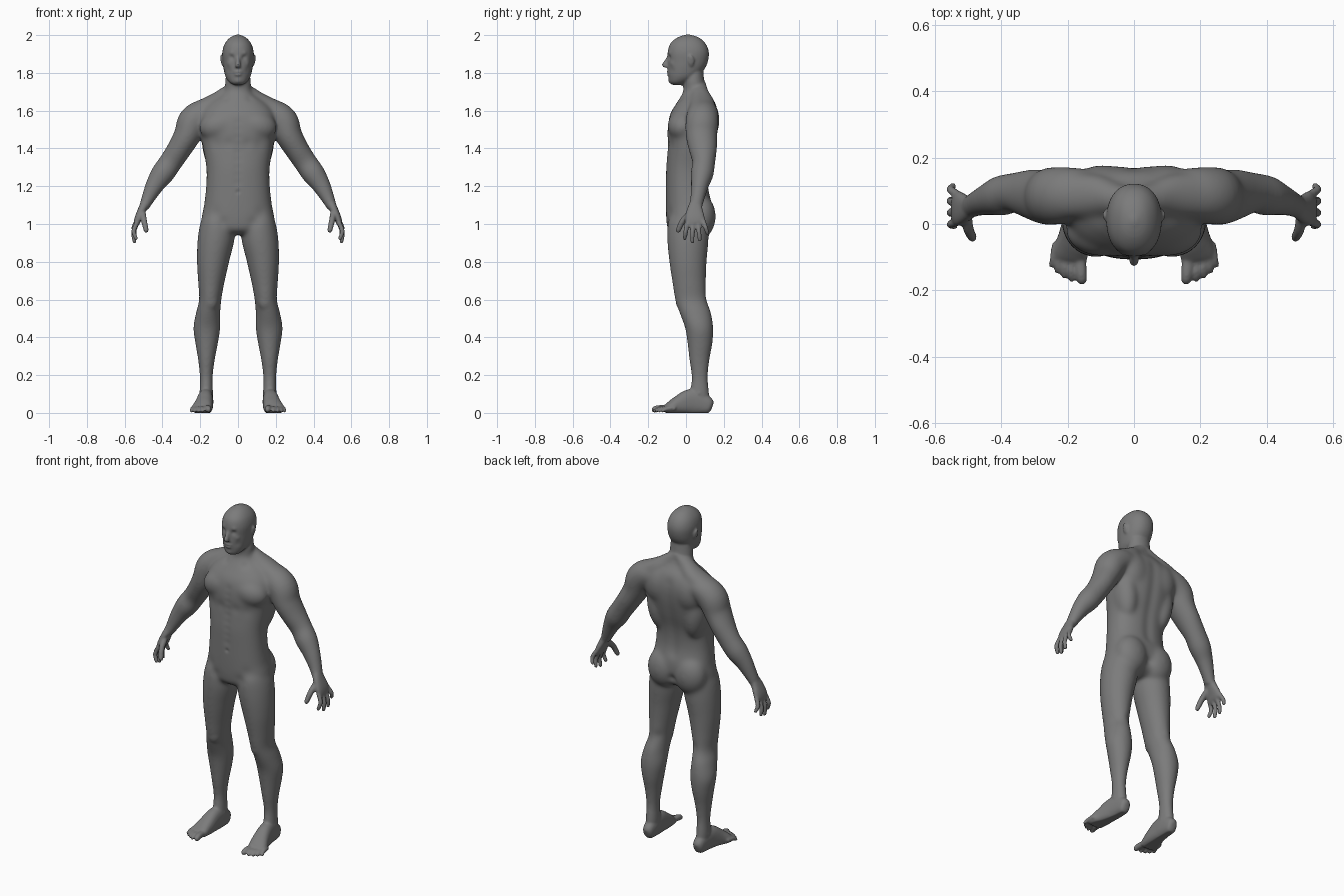
import bpy, bmesh, math
from mathutils import Vector, Matrix

bm = bmesh.new()


def spline(rows, steps=5):
    """Catmull-Rom interpolation through rows of numbers."""
    out = []
    for i in range(len(rows) - 1):
        p0, p1, p2 = rows[max(i - 1, 0)], rows[i], rows[i + 1]
        p3 = rows[min(i + 2, len(rows) - 1)]
        for k in range(steps):
            t = k / steps
            out.append([0.5 * (2 * b + (c - a) * t + (2 * a - 5 * b + 4 * c - d) * t * t
                               + (3 * b - a - 3 * c + d) * t ** 3)
                        for a, b, c, d in zip(p0, p1, p2, p3)])
    return out + [list(rows[-1])]


def tube(rows, side=1, power=2.0, up=(0, 1, 0), axis=None, n=32):
    """Closed loft; rows are x, y, z, radius across, radius along 'up'."""
    pts = spline(rows)
    rings = []
    for i, (x, y, z, ra, rb) in enumerate(pts):
        a, b = pts[max(i - 1, 0)], pts[min(i + 1, len(pts) - 1)]
        t = Vector(axis) if axis else (Vector(b[:3]) - Vector(a[:3])).normalized()
        v = Vector(up)
        v = (v - t * v.dot(t)).normalized()
        u = v.cross(t)
        ring = []
        for k in range(n):
            c, s = math.cos(math.tau * k / n), math.sin(math.tau * k / n)
            c = math.copysign(abs(c) ** (2 / power), c)
            s = math.copysign(abs(s) ** (2 / power), s)
            p = Vector((x, y, z)) + u * (max(ra, .002) * c) + v * (max(rb, .002) * s)
            ring.append(bm.verts.new((p.x * side, p.y, p.z)))
        rings.append(ring)
    for r, q in zip(rings, rings[1:]):
        for k in range(n):
            bm.faces.new((r[k], r[(k + 1) % n], q[(k + 1) % n], q[k]))
    bm.faces.new(rings[0][::-1])
    bm.faces.new(rings[-1])


def column(rows, side=1, power=2.0):
    """Upright loft; rows are z, centre x, half width, front y, back y."""
    tube([(cx, (f + b) / 2, z, rx, (b - f) / 2) for z, cx, rx, f, b in rows],
         side, power, axis=(0, 0, 1))


def blob(c, r, side=1, tilt=0):
    m = (Matrix.Translation((c[0] * side, c[1], c[2])) @ Matrix.Rotation(tilt * side, 4, 'Y')
         @ Matrix.Diagonal((*r, 1)))
    bmesh.ops.create_uvsphere(bm, u_segments=24, v_segments=16, radius=1, matrix=m)


def digit(base, mid, tip, r, side):
    """Finger or toe with a rounded end."""
    b, m, t = Vector(base), Vector(mid), Vector(tip)
    e = t - (t - m).normalized() * r * .6
    tube([(*b, r * 1.1, r * 1.1), (*m, r * 1.05, r * 1.05), (*e, r * .85, r * .85),
          (*t, r * .2, r * .2)], side, up=(1, 0, 0), n=16)


# torso
column([(.945, 0, .06, -.06, .07), (.97, 0, .13, -.095, .115), (1.02, 0, .190, -.104, .135),
        (1.10, 0, .180, -.107, .138), (1.20, 0, .169, -.107, .120), (1.30, 0, .168, -.106, .126),
        (1.40, 0, .185, -.098, .152), (1.50, 0, .198, -.099, .172), (1.58, 0, .195, -.085, .174),
        (1.64, 0, .15, -.05, .157), (1.68, 0, .09, -.025, .128), (1.72, 0, .05, -.005, .10)],
       power=2.35)
# neck
column([(1.60, 0, .10, -.03, .14), (1.66, 0, .085, -.022, .135), (1.71, 0, .071, -.014, .110),
        (1.76, 0, .067, -.012, .097), (1.82, 0, .06, 0, .09)])
# head
column([(1.735, 0, .022, -.074, -.02), (1.75, 0, .046, -.087, .01), (1.78, 0, .066, -.092, .065),
        (1.82, 0, .076, -.096, .098), (1.86, 0, .081, -.096, .116), (1.91, 0, .083, -.097, .121),
        (1.955, 0, .070, -.083, .104), (1.988, 0, .041, -.044, .067), (2.004, 0, .005, .005, .015)],
       power=2.2)
# nose
tube([(0, -.088, 1.895, .009, .008), (0, -.098, 1.868, .010, .015), (0, -.109, 1.843, .014, .019),
      (0, -.103, 1.828, .016, .015)], axis=(0, 0, 1))
# lips
blob((0, -.092, 1.806), (.024, .010, .007))
blob((0, -.091, 1.791), (.021, .011, .007))

for s in (1, -1):
    # ears
    blob((.086, .027, 1.864), (.006, .017, .031), s, .2)
    # chest, back and hip muscles
    blob((.095, -.020, 1.52), (.112, .078, .082), s, .2)
    blob((.095, .10, 1.55), (.10, .078, .12), s)
    blob((.125, .07, 1.42), (.066, .080, .16), s, .12)
    blob((.088, .080, 1.04), (.098, .078, .115), s)
    tube([(.0, .065, 1.74, .03, .04), (.06, .075, 1.685, .045, .05), (.12, .085, 1.645, .048, .065),
          (.21, .085, 1.60, .05, .07)], s)
    # arm
    tube([(.08, .09, 1.59, .05, .06), (.17, .09, 1.59, .072, .08), (.235, .085, 1.545, .082, .087),
          (.268, .082, 1.47, .072, .083), (.312, .090, 1.395, .064, .074), (.358, .094, 1.325, .061, .060),
          (.40, .085, 1.265, .061, .060), (.44, .073, 1.205, .049, .047),
          (.476, .06, 1.135, .035, .037), (.497, .05, 1.09, .026, .034)], s)
    # palm
    tube([(.488, .053, 1.115, .025, .03), (.508, .047, 1.075, .022, .042),
          (.526, .047, 1.035, .020, .052), (.536, .048, 1.005, .016, .052),
          (.54, .05, .99, .008, .04)], s, 2.4)
    # fingers and thumb
    for y0, y1, x1, z1 in ((.006, -.008, .543, .915), (.035, .033, .553, .897),
                           (.064, .073, .556, .907), (.090, .117, .548, .943)):
        zb = 1.01 + (.01 if y0 > .08 else 0)
        digit((.533, y0, zb), (.552, (y0 + y1) / 2, (zb + z1) / 2), (x1 - .006, y1, z1), .0118, s)
    digit((.505, .025, 1.06), (.497, -.018, 1.015), (.483, -.046, .955), .0155, s)
    # leg
    column([(1.10, .10, .05, -.05, .08), (1.03, .110, .082, -.092, .115), (.93, .115, .098, -.100, .120),
            (.80, .132, .085, -.088, .109), (.68, .142, .068, -.070, .105), (.60, .147, .059, -.057, .109),
            (.53, .158, .064, -.034, .132), (.45, .165, .071, -.005, .144), (.37, .166, .060, .008, .14),
            (.28, .167, .044, .018, .124), (.19, .168, .034, .03, .115), (.10, .168, .035, .022, .122),
            (.04, .168, .03, .03, .12)], s)
    # knee cap and ankle bones
    blob((.145, -.020, .60), (.042, .036, .06), s)
    blob((.168, .068, .098), (.040, .018, .018), s, -.2)
    # foot
    tube([(.167, .139, .033, .012, .02), (.167, .125, .038, .030, .040), (.168, .07, .055, .037, .06),
          (.172, .02, .060, .041, .065), (.18, -.04, .043, .048, .048), (.190, -.08, .029, .053, .034),
          (.195, -.105, .021, .052, .022), (.196, -.116, .018, .042, .010)], s, 2.4, (0, 0, 1))
    # toes
    for x0, x1, y1, r in ((.162, .155, -.183, .0165), (.188, .188, -.174, .0105), (.206, .2105, -.164, .0105),
                          (.222, .231, -.150, .010), (.236, .2495, -.131, .010)):
        digit((x0, y1 + .075, .026), ((x0 + x1) / 2, y1 + .032, .025), (x1, y1, r * .9), r, s)

bmesh.ops.recalc_face_normals(bm, faces=bm.faces)
mesh = bpy.data.meshes.new("body")
bm.to_mesh(mesh)
bm.free()
body = bpy.data.objects.new("body", mesh)
bpy.context.collection.objects.link(body)
bpy.context.view_layer.objects.active = body
body.select_set(True)


def apply(kind, **settings):
    m = body.modifiers.new(kind.lower(), kind)
    for key, value in settings.items():
        setattr(m, key, value)
    bpy.ops.object.modifier_apply(modifier=m.name)


# fuse the parts into one skin
apply('REMESH', mode='VOXEL', voxel_size=.0058)
apply('SMOOTH', factor=.5, iterations=4)


def ramp(v, a, b):
    return min(1, max(0, (v - a) / (b - a)))


# blend the muscles together, sparing face, hands and feet
group = body.vertex_groups.new(name="muscle")
for v in body.data.vertices:
    x, z = abs(v.co.x), v.co.z
    limb = max(ramp(x, .19, .27), ramp(z, .95, .85))
    w = (1 - .7 * limb) * ramp(z, 1.75, 1.70) * ramp(x, .49, .44) * ramp(z, .09, .16)
    group.add([v.index], w, 'REPLACE')
apply('SMOOTH', factor=.5, iterations=70, vertex_group="muscle")

# sculpted dents and bulges: x, y, z, radius, push along the surface normal
dabs = [(.033, -.088, 1.882, .020, -.009), (.034, -.085, 1.904, .016, .004),
        (.033, -.082, 1.880, .009, .003), (.045, -.07, 1.815, .025, -.003),
        (0, -.09, 1.757, .018, .004), (.05, -.075, 1.85, .018, .003),
        (0, -.105, 1.17, .014, -.006), (.12, -.095, 1.425, .05, -.005),
        (.05, -.10, 1.425, .04, -.004), (.125, -.10, 1.06, .045, -.004),
        (.08, -.10, 1.01, .04, -.004), (.06, -.02, 1.66, .03, -.004),
        (0, .13, 1.01, .035, -.010), (.12, .10, .62, .04, -.004)]
dabs += [(0, .12 + .045 * ramp(z, 1.25, 1.5), z, .045, -.005)
         for z in (1.16, 1.2, 1.24, 1.28, 1.32, 1.36, 1.4, 1.44, 1.48, 1.52, 1.56, 1.6)]
dabs += [(0, -.10, z, .03, -.003) for z in (1.22, 1.26, 1.3, 1.34, 1.38, 1.42, 1.46, 1.5, 1.54)]
mesh = body.data
normals = [v.normal.copy() for v in mesh.vertices]
for v, nrm in zip(mesh.vertices, normals):
    px, py, pz = abs(v.co.x), v.co.y, v.co.z
    push = 0
    for x, y, z, r, amount in dabs:
        if abs(pz - z) < r * 2:
            d2 = (px - x) ** 2 + (py - y) ** 2 + (pz - z) ** 2
            push += amount * math.exp(-2 * d2 / r ** 2)
    v.co += nrm * push
    v.co.z = max(v.co.z, 0.003)
    v.co.z -= .003 * max(0, 1 - v.co.z / .1)
apply('SMOOTH', factor=.5, iterations=2)

# dark grey skin
skin = bpy.data.materials.new("dark_grey")
skin.diffuse_color = (.2, .2, .2, 1)
mesh.materials.append(skin)
bpy.ops.object.shade_smooth()
